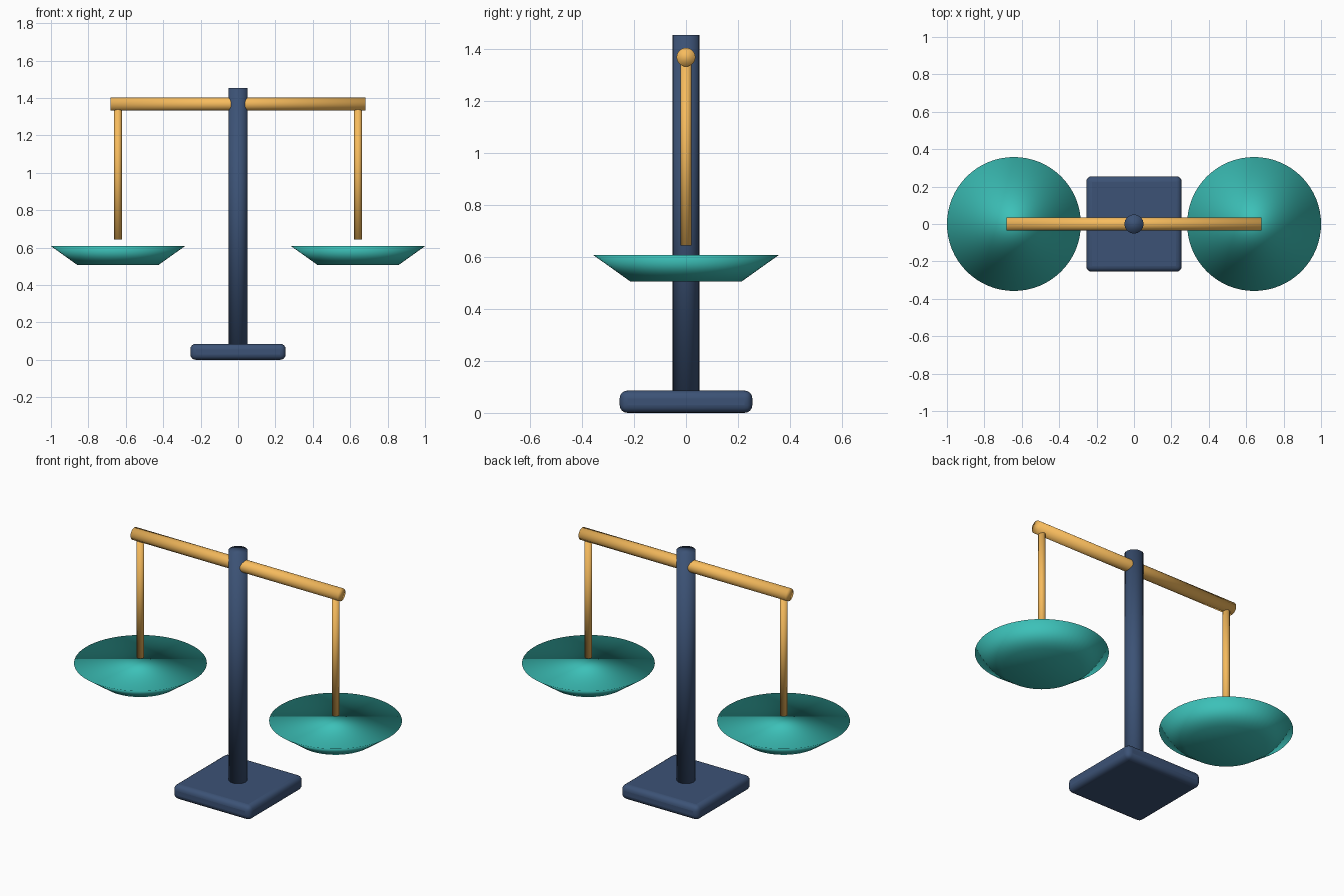
import bpy
import math

if "Cube" in bpy.data.objects:
    bpy.data.objects.remove(bpy.data.objects["Cube"])


def make_material(name, rgb):
    mat = bpy.data.materials.new(name)
    mat.diffuse_color = (*rgb, 1.0)
    mat.use_nodes = True
    mat.node_tree.nodes["Principled BSDF"].inputs["Base Color"].default_value = mat.diffuse_color
    return mat


NAVY = make_material("navy", (0.045, 0.085, 0.18))
GOLD = make_material("gold", (0.93, 0.50, 0.11))
TEAL = make_material("teal", (0.045, 0.53, 0.48))


def frustum(name, r_bottom, r_top, length, center, mat, sides=32, rot=(0, 0, 0)):
    """Capped round part, smooth shaded all over."""
    bpy.ops.mesh.primitive_cone_add(vertices=sides, radius1=r_bottom, radius2=r_top,
                                    depth=length, location=center, rotation=rot)
    ob = bpy.context.object
    ob.name = name
    ob.data.materials.append(mat)
    bpy.ops.object.shade_smooth()
    return ob


# Square base with rounded edges
bpy.ops.mesh.primitive_cube_add(size=1, location=(0, 0, 0.043))
base = bpy.context.object
base.name = "base"
base.scale = (0.51, 0.51, 0.086)
bpy.ops.object.transform_apply(location=False, rotation=False, scale=True)
bevel = base.modifiers.new("rounded_edges", 'BEVEL')
bevel.width = 0.03
bevel.segments = 4
base.data.materials.append(NAVY)
bpy.ops.object.shade_smooth_by_angle(angle=math.radians(40))

# Central post
POST_BOTTOM, POST_TOP = 0.08, 1.453
frustum("post", 0.051, 0.051, POST_TOP - POST_BOTTOM,
        (0, 0, (POST_TOP + POST_BOTTOM) / 2), NAVY)

# Horizontal beam through the post
BEAM_Z = 1.368
frustum("beam", 0.036, 0.036, 1.364, (0, 0, BEAM_Z), GOLD, rot=(0, math.pi / 2, 0))

# Hanger rod and shallow solid pan on each side
ROD_BOTTOM = 0.643
for side, sign in (("left", -1), ("right", 1)):
    x = sign * 0.642
    frustum(side + "_hanger", 0.0205, 0.0205, BEAM_Z - ROD_BOTTOM,
            (x, 0, (BEAM_Z + ROD_BOTTOM) / 2), GOLD, sides=24)
    frustum(side + "_pan", 0.215, 0.358, 0.102, (x, 0, 0.557), TEAL, sides=64)
